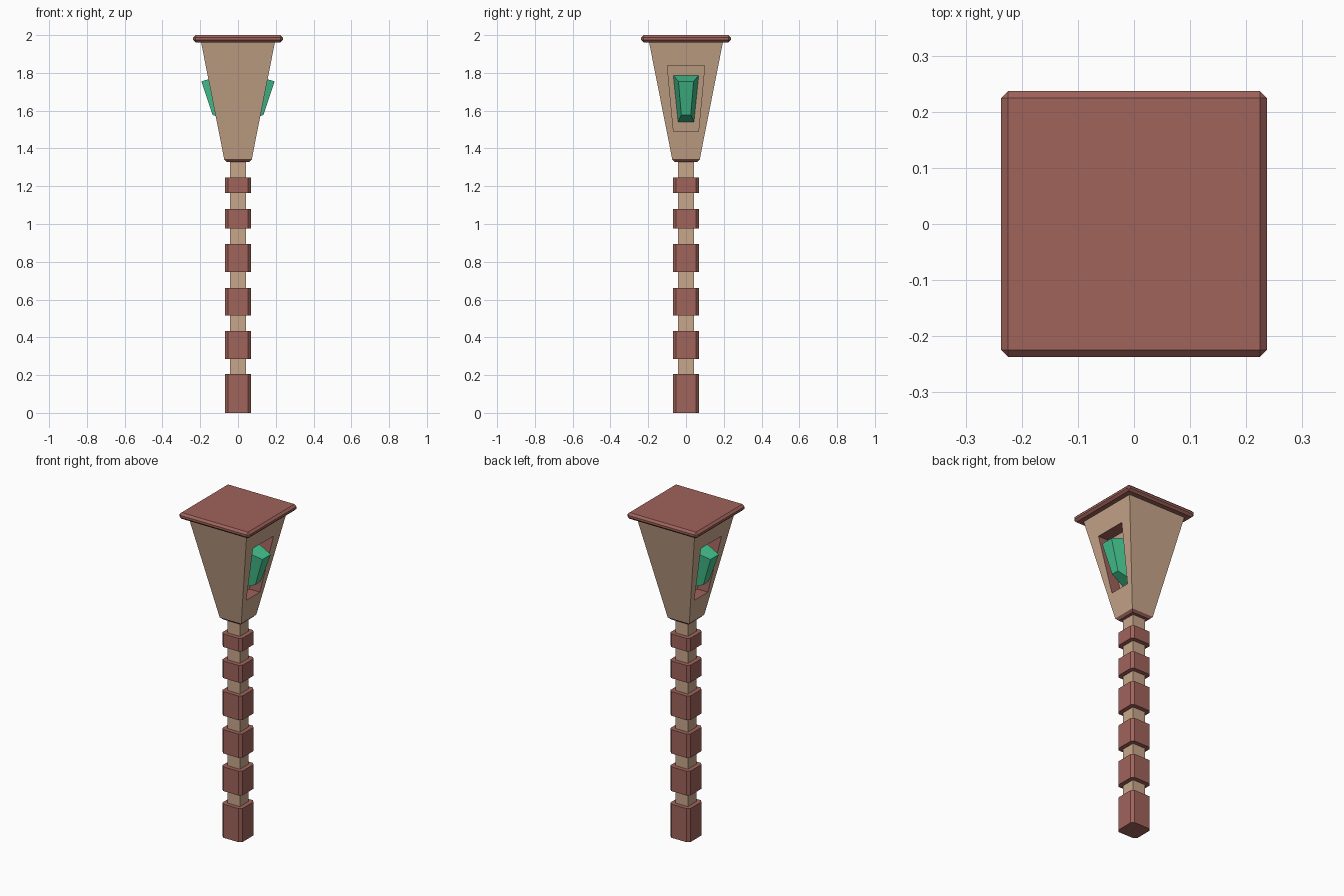
import bpy, bmesh

if "Cube" in bpy.data.objects:
    bpy.data.objects.remove(bpy.data.objects["Cube"])

def material(name, rgb):
    m = bpy.data.materials.new(name)
    m.diffuse_color = (*rgb, 1)
    m.use_nodes = True
    m.node_tree.nodes["Principled BSDF"].inputs["Base Color"].default_value = m.diffuse_color
    return m

RED = material("red_stone", (0.35, 0.125, 0.105))
TAN = material("tan_stone", (0.58, 0.39, 0.26))
GREEN = material("green_gem", (0.06, 0.55, 0.28))

def finish(name, bm, *mats):
    bmesh.ops.recalc_face_normals(bm, faces=bm.faces)
    me = bpy.data.meshes.new(name)
    bm.to_mesh(me)
    bm.free()
    for m in mats:
        me.materials.append(m)
    ob = bpy.data.objects.new(name, me)
    bpy.context.collection.objects.link(ob)
    return ob

def bridge(bm, a, b, mat=0):
    n = len(a)
    for i in range(n):
        j = (i + 1) % n
        bm.faces.new((a[i], a[j], b[j], b[i])).material_index = mat

def square(r, z, c=0):
    # square section, with cut corners when c > 0
    if not c:
        return [(-r, -r, z), (r, -r, z), (r, r, z), (-r, r, z)]
    k = r - c
    return [(-k, -r, z), (k, -r, z), (r, -k, z), (r, k, z),
            (k, r, z), (-k, r, z), (-r, k, z), (-r, -k, z)]

def loft(name, rings, mat):
    bm = bmesh.new()
    vs = [[bm.verts.new(p) for p in ring] for ring in rings]
    for a, b in zip(vs, vs[1:]):
        bridge(bm, a, b)
    bm.faces.new(vs[0])
    bm.faces.new(vs[-1])
    return finish(name, bm, mat)

# Shaft and its raised bands
loft("shaft", [square(0.042, 0.01), square(0.042, 1.335)], TAN)
BANDS = [(0, 0.205), (0.285, 0.433), (0.515, 0.66),
         (0.745, 0.893), (0.975, 1.08), (1.165, 1.245)]
for i, (lo, hi) in enumerate(BANDS):
    loft(f"band_{i + 1}", [square(0.068, lo, 0.016), square(0.068, hi, 0.016)], RED)

# Collar under the head
loft("head_collar", [square(0.06, 1.329), square(0.073, 1.343)], RED)

# Tapered head with a recessed window on the left and right
Z0, Z1, R0, R1 = 1.343, 1.965, 0.073, 0.196
DEPTH = 0.072

def face_x(z):
    return R0 + (R1 - R0) * (z - Z0) / (Z1 - Z0)

bm = bmesh.new()
lo = [bm.verts.new(p) for p in square(R0, Z0)]
hi = [bm.verts.new(p) for p in square(R1, Z1)]
bm.faces.new(lo)
bm.faces.new(hi)
for i, side in ((1, 1), (3, -1)):
    j = (i + 1) % 4
    k = (i + 3) % 4
    bm.faces.new((lo[k], lo[i], hi[i], hi[k]))          # plain front / back
    outer = [lo[i], lo[j], hi[j], hi[i]]
    window = [(-0.066, 1.49), (0.066, 1.49), (0.099, 1.838), (-0.099, 1.838)]
    rim = [bm.verts.new((side * face_x(z), side * y, z)) for y, z in window]
    floor = [bm.verts.new((side * (face_x(z) - DEPTH), side * y, z)) for y, z in window]
    bridge(bm, outer, rim)
    bridge(bm, rim, floor, 1)
    bm.faces.new(floor)
finish("head", bm, TAN, RED)

# Faceted gems set in the windows
for name, s in (("gem_right", 1), ("gem_left", -1)):
    base = [(0.040, -0.042, 1.54), (0.040, 0.042, 1.54),
            (0.085, 0.068, 1.787), (0.085, -0.068, 1.787)]
    front = [(0.135, -0.025, 1.578), (0.135, 0.025, 1.578),
             (0.194, 0.040, 1.755), (0.194, -0.040, 1.755)]
    loft(name, [[(s * x, y, z) for x, y, z in ring] for ring in (base, front)], GREEN)

# Flat cap with bevelled edges
cap = loft("cap", [square(0.237, 1.962), square(0.237, 2.0)], RED)
bev = cap.modifiers.new("bevel", 'BEVEL')
bev.width = 0.0125
bev.segments = 1
